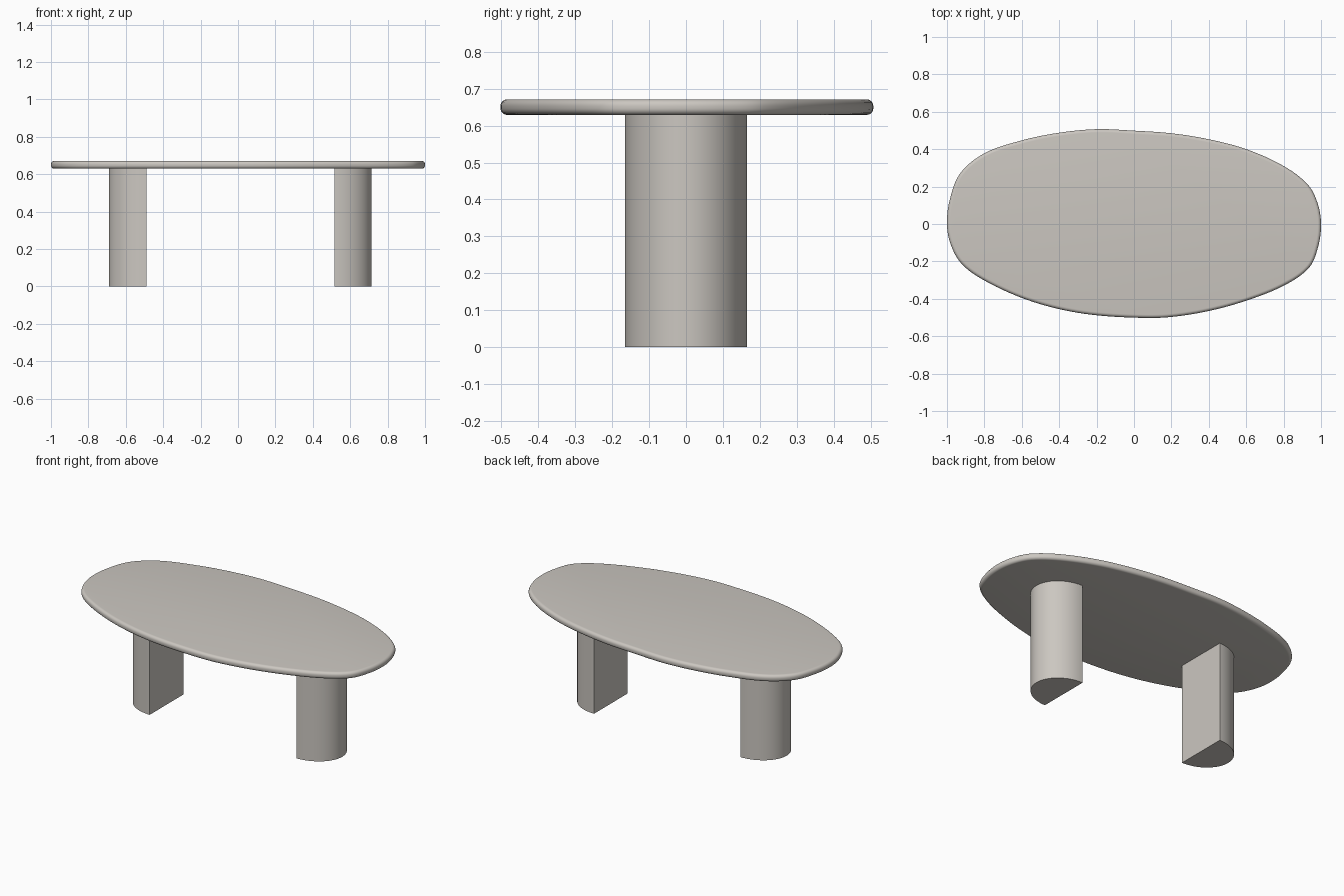
import bpy, bmesh, math
from mathutils import Vector
from mathutils.geometry import interpolate_bezier

if "Cube" in bpy.data.objects:
    bpy.data.objects.remove(bpy.data.objects["Cube"])

stone = bpy.data.materials.new("warm grey stone")
stone.diffuse_color = (0.60, 0.57, 0.53, 1)
stone.use_nodes = True
stone.node_tree.nodes["Principled BSDF"].inputs["Base Color"].default_value = stone.diffuse_color


def finish(name, bm):
    bmesh.ops.recalc_face_normals(bm, faces=bm.faces)
    mesh = bpy.data.meshes.new(name)
    bm.to_mesh(mesh)
    bm.free()
    mesh.materials.append(stone)
    obj = bpy.data.objects.new(name, mesh)
    bpy.context.collection.objects.link(obj)
    bpy.ops.object.select_all(action='DESELECT')
    obj.select_set(True)
    bpy.context.view_layer.objects.active = obj
    bpy.ops.object.shade_smooth_by_angle(angle=math.radians(35))
    return obj


def loft(name, rings):
    """Skin a stack of closed rings and cap both ends."""
    bm = bmesh.new()
    loops = [[bm.verts.new(p) for p in ring] for ring in rings]
    n = len(loops[0])
    for a, b in zip(loops, loops[1:]):
        for i in range(n):
            j = (i + 1) % n
            bm.faces.new((a[i], a[j], b[j], b[i]))
    bm.faces.new(loops[0][::-1])
    bm.faces.new(loops[-1])
    return finish(name, bm)


# Tabletop: pebble outline, counter-clockwise from the right end
outline = [(1, 0), (0.982, 0.11), (0.93, 0.21), (0.8, 0.31), (0.6, 0.40),
           (0.4, 0.453), (0.2, 0.485), (0, 0.499), (-0.2, 0.507), (-0.4, 0.488),
           (-0.6, 0.447), (-0.8, 0.378), (-0.93, 0.27), (-0.985, 0.13), (-1, 0),
           (-0.98, -0.11), (-0.92, -0.215), (-0.8, -0.302), (-0.6, -0.395),
           (-0.4, -0.455), (-0.2, -0.488), (0.05, -0.502), (0.2, -0.497),
           (0.4, -0.465), (0.6, -0.41), (0.8, -0.33), (0.935, -0.235), (0.985, -0.12)]
P = [Vector((x, y, 0)) for x, y in outline]
curve = []
for i in range(len(P)):
    p0, p1, p2, p3 = (P[(i + k) % len(P)] for k in (-1, 0, 1, 2))
    seg = (p2 - p1).length
    t1 = (p2 - p0).normalized() * seg / 3
    t2 = (p3 - p1).normalized() * seg / 3
    curve += interpolate_bezier(p1, p1 + t1, p2 - t2, p2, 7)[:-1]
normals = []
for i in range(len(curve)):
    t = (curve[(i + 1) % len(curve)] - curve[i - 1]).normalized()
    normals.append(Vector((t.y, -t.x, 0)))

# Rounded rim: rings follow a half-round edge profile
z_mid, half, radius = 0.65, 0.021, 0.018
rings = []
for side in (-1, 1):
    for k in range(7):
        a = math.radians(15 * k if side > 0 else 90 - 15 * k)
        inset = radius * (1 - math.cos(a))
        z = z_mid + side * (half - radius + radius * math.sin(a))
        rings.append([p - n * inset + Vector((0, 0, z)) for p, n in zip(curve, normals)])
loft("tabletop", rings)

# Legs: half-ellipse columns, flat faces towards each other
for name, x, s in (("left_leg", -0.49, -1), ("right_leg", 0.515, 1)):
    section = []
    for k in range(41):
        a = math.pi * (k / 40 - 0.5)
        section.append((x + s * 0.2 * math.cos(a), 0.165 * math.sin(a)))
    loft(name, [[(px, py, z) for px, py in section] for z in (0, 0.632)])
